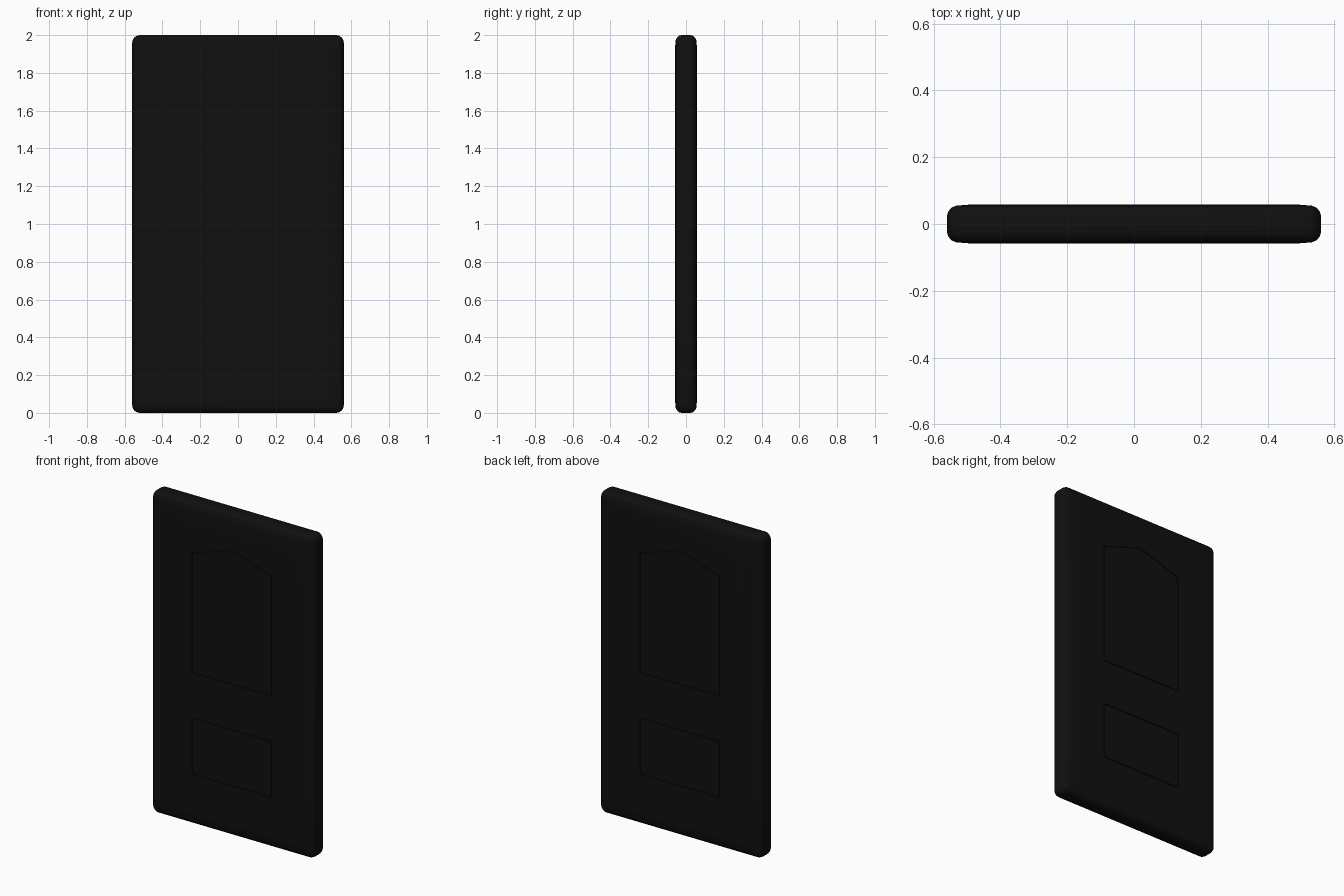
import bpy, bmesh, math

if "Cube" in bpy.data.objects:
    bpy.data.objects.remove(bpy.data.objects["Cube"])

black = bpy.data.materials.new("black")
black.diffuse_color = (0.005, 0.005, 0.005, 1)
black.use_nodes = True
black.node_tree.nodes["Principled BSDF"].inputs["Base Color"].default_value = black.diffuse_color
W, H = 0.56, 1.0


def make_object(name, bm):
    bmesh.ops.recalc_face_normals(bm, faces=bm.faces)
    mesh = bpy.data.meshes.new(name)
    bm.to_mesh(mesh)
    bm.free()
    ob = bpy.data.objects.new(name, mesh)
    bpy.context.collection.objects.link(ob)
    return ob


def ring(bm, y, inset, n=5):
    """Rounded rectangle outline at depth y."""
    r = max(0.04 - inset, 0.006)
    verts = []
    for q, (sx, sz) in enumerate(((1, 1), (-1, 1), (-1, -1), (1, -1))):
        for i in range(n):
            a = math.pi / 2 * (q + i / (n - 1))
            verts.append(bm.verts.new((sx * (W - inset - r) + r * math.cos(a), y,
                                       H + sz * (H - inset - r) + r * math.sin(a))))
    return verts


def bridge(bm, a, b):
    for i in range(len(a)):
        j = (i + 1) % len(a)
        bm.faces.new((a[i], a[j], b[j], b[i]))


# Door slab: rounded rim, very slightly domed faces
half = [(0.024, 0.0), (0.038, 0.004), (0.049, 0.014), (0.055, 0.028), (0.0585, 0.075)]
profile = [(-y, s) for y, s in reversed(half)] + half
bm = bmesh.new()
rings = [ring(bm, y, s) for y, s in profile]
for a, b in zip(rings, rings[1:]):
    bridge(bm, a, b)
bm.faces.new(rings[0])
bm.faces.new(rings[-1])
door = make_object("door_slab", bm)
door.data.materials.append(black)

# Panel grooves: one arched upper panel, one lower panel, on both faces
upper = [(-0.275, 0.945), (0.275, 0.945), (0.275, 1.695), (0, 1.785), (-0.275, 1.695)]
lower = [(-0.275, 0.315), (0.275, 0.315), (0.275, 0.67), (-0.275, 0.67)]
bm = bmesh.new()
for outline in (upper, lower):
    zs = [z for x, z in outline]
    cz, hz = (min(zs) + max(zs)) / 2, (max(zs) - min(zs)) / 2
    inner = [(x * (1 - 0.008 / 0.275), cz + (z - cz) * (1 - 0.008 / hz)) for x, z in outline]
    for side in (-1, 1):
        loops = [[bm.verts.new((x, side * y, z)) for x, z in pts]
                 for pts, y in ((outline, 0.053), (outline, 0.08), (inner, 0.08), (inner, 0.053))]
        for k in range(4):
            bridge(bm, loops[k], loops[(k + 1) % 4])
cutter = make_object("groove_cutter", bm)
cutter.hide_render = True

mod = door.modifiers.new("panel_grooves", 'BOOLEAN')
mod.operation = 'DIFFERENCE'
mod.solver = 'EXACT'
mod.object = cutter
bpy.context.view_layer.objects.active = door
door.select_set(True)
bpy.ops.object.modifier_apply(modifier=mod.name)
bpy.data.objects.remove(cutter)
bpy.ops.object.shade_smooth_by_angle(angle=math.radians(30))
